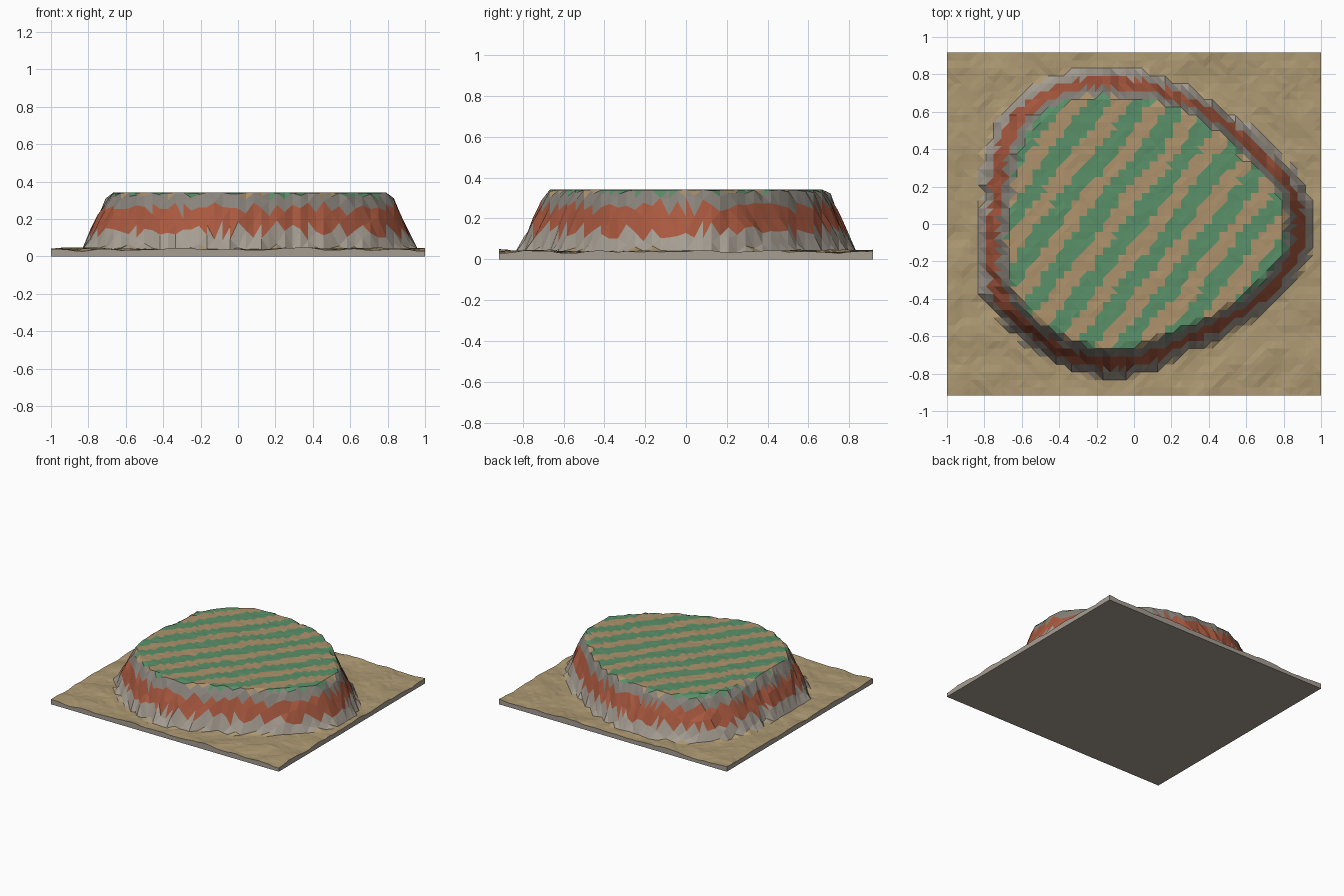
import bpy, bmesh, math, random
from mathutils import Vector, noise

if "Cube" in bpy.data.objects:
    bpy.data.objects.remove(bpy.data.objects["Cube"])

random.seed(4)
NX, NY = 48, 44
HX, HY = 1.0, 0.917
TOP, GROUND = 0.34, 0.038

# Plan outlines of the plateau rim and of the cliff foot
RIM = [(-.32, .67), (0, .67), (.22, .62), (.41, .52), (.59, .35), (.75, .19), (.81, .05),
       (.80, -.14), (.72, -.27), (.54, -.42), (.33, -.53), (.09, -.62), (-.02, -.66),
       (-.24, -.66), (-.48, -.54), (-.61, -.41), (-.67, -.25), (-.67, .02), (-.63, .21),
       (-.61, .40), (-.50, .57)]
FOOT = [(-.25, .82), (-.08, .82), (.25, .73), (.51, .58), (.73, .41), (.90, .21), (.95, .05),
        (.93, -.14), (.83, -.33), (.57, -.54), (.30, -.67), (.03, -.80), (-.24, -.81),
        (-.50, -.68), (-.72, -.51), (-.82, -.35), (-.82, -.20), (-.80, .13), (-.79, .40),
        (-.69, .61), (-.48, .76)]


def polar(points):
    p = sorted((math.atan2(y, x), math.hypot(x, y)) for x, y in points)
    first, last = p[0], p[-1]
    return [(last[0] - math.tau, last[1])] + p + [(first[0] + math.tau, first[1])]


def radius(table, a):
    for (a0, r0), (a1, r1) in zip(table, table[1:]):
        if a0 <= a <= a1:
            return r0 + (r1 - r0) * (a - a0) / (a1 - a0)


rim, foot = polar(RIM), polar(FOOT)


def height(x, y):
    a, r = math.atan2(y, x), math.hypot(x, y)
    r0, r1 = radius(rim, a), radius(foot, a)
    t = (r - r0) / (r1 - r0)
    if 0 < t < 1.1:
        t += random.uniform(-.07, .07)
    ground = GROUND + .014 * noise.noise(Vector((x * 6, y * 6, 2))) + random.uniform(-.003, .003)
    if t <= 0:
        return TOP + random.uniform(-.002, .002)
    if t >= 1:
        return ground
    # slightly rounded lip, straight cliff
    return TOP + (ground - TOP) * t ** 1.15


def material(name, rgb):
    m = bpy.data.materials.new(name)
    m.diffuse_color = (*rgb, 1)
    m.use_nodes = True
    m.node_tree.nodes["Principled BSDF"].inputs["Base Color"].default_value = m.diffuse_color
    return m


MATS = [material("sand", (.42, .32, .17)), material("pale_rock", (.38, .34, .29)),
        material("red_rock", (.40, .10, .05)), material("upper_rock", (.25, .23, .20)),
        material("grass", (.10, .28, .14)), material("dry_field", (.42, .29, .15))]


def choose(f):
    c = f.calc_center_median()
    if f.normal.z < .3 and c.z < .06 and max(abs(c.x) / HX, abs(c.y) / HY) > .999:
        return 1
    if c.z > TOP - .015:
        # diagonal field stripes with wavering edges
        p = c.x * .80 - c.y * .60 + .025 * noise.noise(Vector((c.x * 4, c.y * 4, 7)))
        return 4 if math.cos(p * math.tau / .18) > -.1 else 5
    if c.z < .075 and f.normal.z > .8:
        return 0
    return 1 if c.z < .135 else 2 if c.z < .255 else 3


bm = bmesh.new()
# Terrain surface
grid = []
for j in range(NY + 1):
    row = []
    for i in range(NX + 1):
        x, y = HX * (2 * i / NX - 1), HY * (2 * j / NY - 1)
        row.append(bm.verts.new((x, y, height(x, y))))
    grid.append(row)
for j in range(NY):
    for i in range(NX):
        a, b, c, d = grid[j][i], grid[j][i + 1], grid[j + 1][i + 1], grid[j + 1][i]
        if abs(a.co.z - c.co.z) < abs(b.co.z - d.co.z):
            bm.faces.new((a, b, c)), bm.faces.new((a, c, d))
        else:
            bm.faces.new((a, b, d)), bm.faces.new((b, c, d))

# Slab sides and underside
loop = (grid[0][:-1] + [r[-1] for r in grid[:-1]] + grid[-1][:0:-1]
        + [r[0] for r in grid[:0:-1]])
low = [bm.verts.new((v.co.x, v.co.y, 0)) for v in loop]
for k in range(len(loop)):
    n = (k + 1) % len(loop)
    bm.faces.new((loop[k], low[k], low[n], loop[n]))
under = bm.faces.new(low[::-1])
bm.normal_update()
for f in bm.faces:
    f.material_index = 1 if f is under else choose(f)

me = bpy.data.meshes.new("mesa_terrain")
bm.to_mesh(me)
bm.free()
for m in MATS:
    me.materials.append(m)
bpy.context.collection.objects.link(bpy.data.objects.new("mesa_terrain", me))
